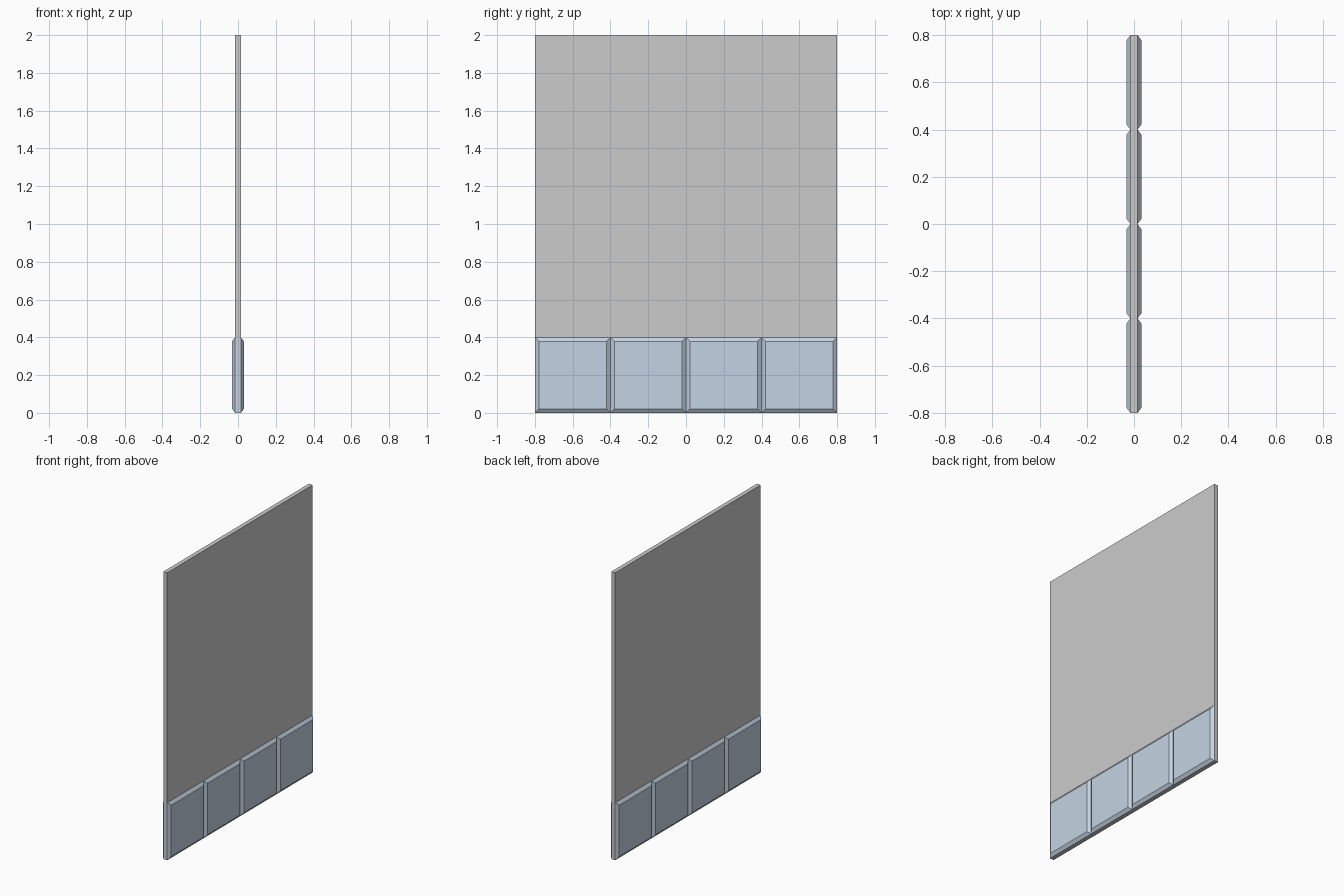
import bpy, bmesh
from mathutils import Matrix

if "Cube" in bpy.data.objects:
    bpy.data.objects.remove(bpy.data.objects["Cube"])

HALF, RAISE, TILE, WIDTH, HEIGHT = 0.015, 0.016, 0.4, 1.6, 2.0

blue = bpy.data.materials.new("pale_blue")
blue.diffuse_color = (0.55, 0.65, 0.76, 1)
blue.use_nodes = True
blue.node_tree.nodes["Principled BSDF"].inputs["Base Color"].default_value = blue.diffuse_color


def add_object(name, bm):
    mesh = bpy.data.meshes.new(name)
    bm.to_mesh(mesh)
    bm.free()
    obj = bpy.data.objects.new(name, mesh)
    bpy.context.collection.objects.link(obj)
    return obj


# Thin upright panel, cut at tile height so the lower front edge can be coloured
bm = bmesh.new()
bmesh.ops.create_cube(bm, size=1, matrix=Matrix.Translation((0, 0, HEIGHT / 2))
                      @ Matrix.Diagonal((2 * HALF, WIDTH, HEIGHT, 1)))
bmesh.ops.bisect_plane(bm, geom=bm.verts[:] + bm.edges[:] + bm.faces[:],
                       plane_co=(0, 0, TILE), plane_no=(0, 0, 1))
bm.normal_update()
grey = bpy.data.materials.new("grey")
grey.diffuse_color = (0.55, 0.55, 0.55, 1)
grey.use_nodes = True
grey.node_tree.nodes["Principled BSDF"].inputs["Base Color"].default_value = grey.diffuse_color
for f in bm.faces:
    if f.normal.y < -0.9 and f.calc_center_median().z < TILE:
        f.material_index = 1
panel = add_object("panel", bm)
panel.data.materials.append(grey)
panel.data.materials.append(blue)

# Row of four raised bevelled tiles along the bottom, mirrored to the other side
for i in range(4):
    y0 = -WIDTH / 2 + i * TILE
    bm = bmesh.new()
    corners = [(y0, 0), (y0 + TILE, 0), (y0 + TILE, TILE), (y0, TILE)]
    face = bm.faces.new([bm.verts.new((HALF, y, z)) for y, z in corners])
    bm.normal_update()
    bmesh.ops.inset_individual(bm, faces=[face], thickness=0.03, depth=RAISE)
    tile = add_object(f"bottom_tile_{i + 1}", bm)
    tile.data.materials.append(blue)
    tile.modifiers.new("both_sides", 'MIRROR').use_axis = (True, False, False)
